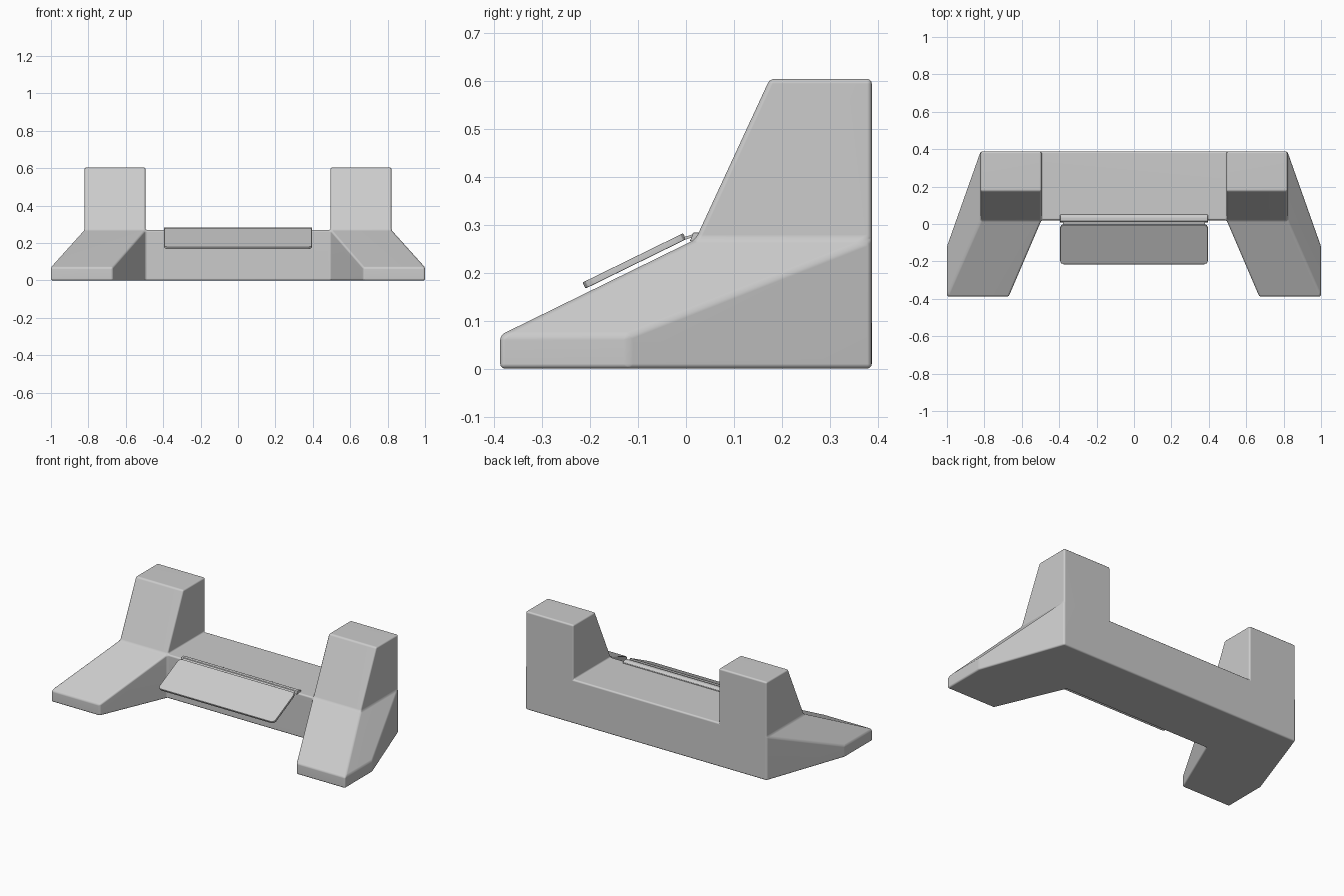
import bpy, bmesh

if "Cube" in bpy.data.objects:
    bpy.data.objects.remove(bpy.data.objects["Cube"])


def make_object(name, verts, faces):
    mesh = bpy.data.meshes.new(name)
    bm = bmesh.new()
    vs = [bm.verts.new(v) for v in verts]
    for f in faces:
        bm.faces.new([vs[i] for i in f])
    bmesh.ops.recalc_face_normals(bm, faces=bm.faces[:])
    bm.to_mesh(mesh)
    bm.free()
    obj = bpy.data.objects.new(name, mesh)
    bpy.context.collection.objects.link(obj)
    return obj


def soften(obj, width, segments=3):
    bev = obj.modifiers.new("rounded_edges", 'BEVEL')
    bev.width = width
    bev.segments = segments
    bev.limit_method = 'ANGLE'
    bev.angle_limit = 0.2
    for p in obj.data.polygons:
        p.use_smooth = True
    wn = obj.modifiers.new("flat_shading_weights", 'WEIGHTED_NORMAL')
    wn.keep_sharp = True


def prism(name, outline, to_xyz, depth):
    """Extrude a 2D outline between two depths."""
    n = len(outline)
    verts = [to_xyz(a, b, d) for d in depth for a, b in outline]
    faces = [list(range(n)), list(range(n, 2 * n))]
    faces += [[i, (i + 1) % n, n + (i + 1) % n, n + i] for i in range(n)]
    return make_object(name, verts, faces)


# Body: right half of crossbar, tower and splayed foot, mirrored
back, front, step, top = 0.388, -0.388, 0.02, 0.605
inn, out, mid = 0.495, 0.82, 0.27
V = {
    'a0': (0, back, 0), 'a1': (out, back, 0), 'a2': (1, -0.12, 0),
    'a3': (1, front, 0), 'a4': (0.67, front, 0), 'a5': (inn, step, 0), 'a6': (0, step, 0),
    'b0': (0, back, mid), 'bi': (inn, back, mid), 'B': (out, back, mid),
    'A': (1, -0.12, 0.07), 'D': (1, front, 0.07), 'E': (0.67, front, 0.07),
    'F': (inn, step, mid), 'f0': (0, step, mid), 'C': (out, step, mid),
    't1': (inn, 0.175, top), 't2': (out, 0.175, top),
    't3': (out, back, top), 't4': (inn, back, top),
}
faces = ["a0 a1 a2 a3 a4 a5 a6", "a0 a1 B t3 t4 bi b0", "a1 a2 A B", "a2 a3 D A",
         "a3 a4 E D", "a4 a5 F E", "a5 a6 f0 F", "f0 b0 bi F", "F bi t4 t1",
         "F t1 t2 C", "C t2 t3 B", "t1 t2 t3 t4", "F C D E", "C B A D"]
keys = list(V)
body = make_object("stand_body", V.values(), [[keys.index(k) for k in f.split()] for f in faces])
mir = body.modifiers.new("mirror", 'MIRROR')
mir.use_clip = True
soften(body, 0.01)

# Tilted flap: rounded front corners, follows the slope of the feet
hw, c = 0.395, 0.018
y0, y1 = -0.21, 0.0


def tilt(x, y, d):
    # d is the offset along the plate normal
    return (x, y - 0.44 * d, 0.27 + 0.49 * y + 0.9 * d)


flap = prism("flap",
             [(-hw, y1 - c), (-hw, y0 + c), (-hw + 0.3 * c, y0 + 0.3 * c), (-hw + c, y0),
              (hw - c, y0), (hw - 0.3 * c, y0 + 0.3 * c), (hw, y0 + c), (hw, y1 - c),
              (hw - 0.3 * c, y1 - 0.3 * c), (hw - c, y1),
              (-hw + c, y1), (-hw + 0.3 * c, y1 - 0.3 * c)],
             tilt, (0.0, 0.014))
soften(flap, 0.002, 2)

# Narrow hinge neck joining flap and mounting strip
neck = prism("hinge_neck", [(-0.01, 0.267), (0.02, 0.276), (0.02, 0.282), (-0.01, 0.273)],
             lambda y, z, x: (x, y, z), (-0.38, 0.38))

# Mounting strip lying on the front edge of the crossbar
strip = prism("mounting_strip",
              [(0.008, 0.266), (0.05, 0.266), (0.05, 0.276), (0.035, 0.284), (0.015, 0.284)],
              lambda y, z, x: (x, y, z), (-hw, hw))
soften(strip, 0.002, 2)
